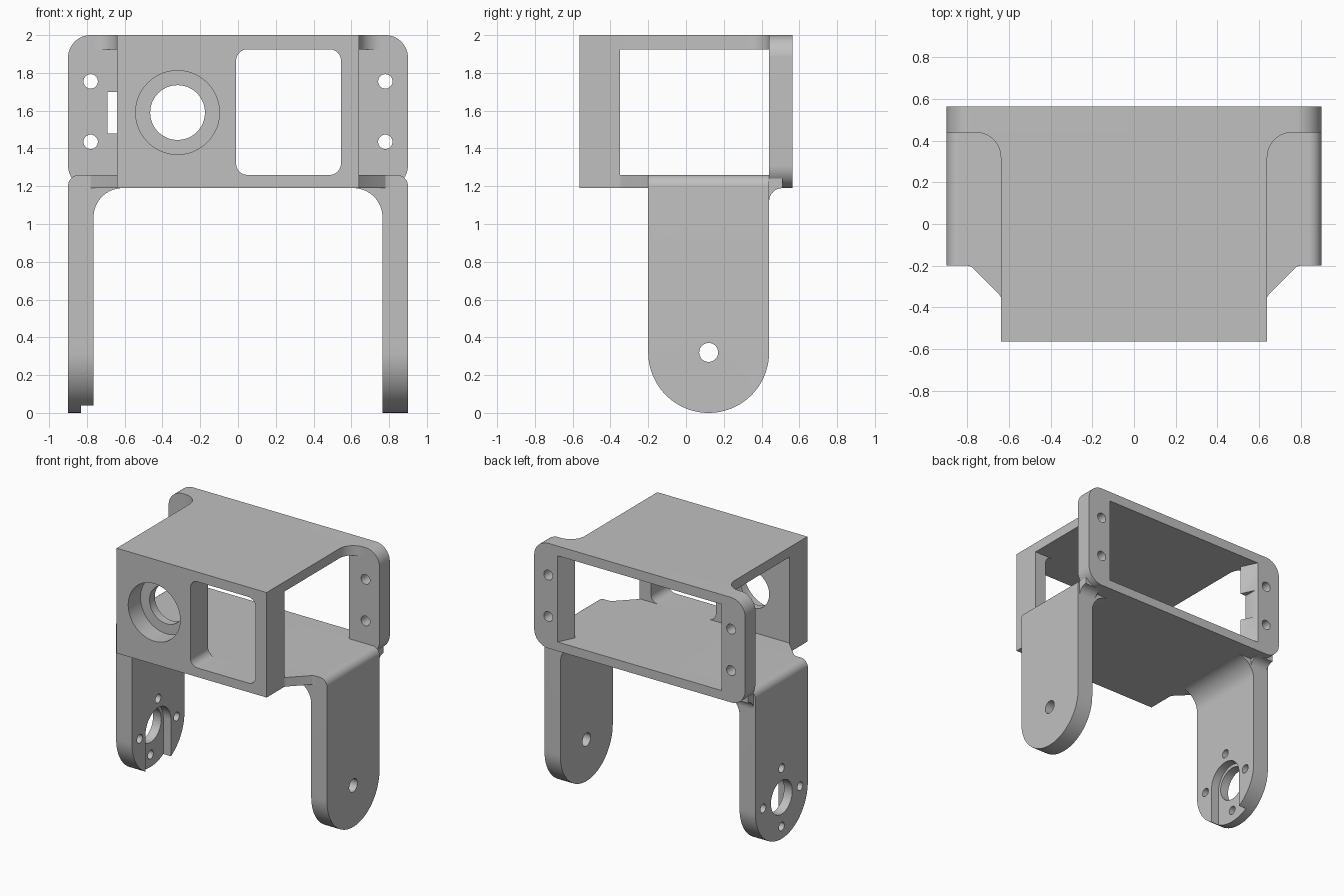
import bpy, bmesh, math

if "Cube" in bpy.data.objects:
    bpy.data.objects.remove(bpy.data.objects["Cube"])

grey = bpy.data.materials.new("plain grey")
grey.diffuse_color = (0.53, 0.53, 0.53, 1)
grey.use_nodes = True
grey.node_tree.nodes["Principled BSDF"].inputs["Base Color"].default_value = grey.diffuse_color


def arc(cx, cy, r, a0, a1, n=16):
    return [(cx + r * math.cos(math.radians(a0 + (a1 - a0) * i / n)),
             cy + r * math.sin(math.radians(a0 + (a1 - a0) * i / n))) for i in range(n + 1)]


def mirrored(half):
    return half + [(-x, y) for x, y in reversed(half)]


def rounded_rect(x0, x1, z0, z1, r):
    return (arc(x1 - r, z1 - r, r, 0, 90) + arc(x0 + r, z1 - r, r, 90, 180)
            + arc(x0 + r, z0 + r, r, 180, 270) + arc(x1 - r, z0 + r, r, 270, 360))


def prism(name, pts, axis, lo, hi, end_pts=None):
    """Extrude a 2D outline along an axis (optionally lofting to end_pts)."""
    place = {'x': lambda p, d: (d, p[0], p[1]),
             'y': lambda p, d: (p[0], d, p[1]),
             'z': lambda p, d: (p[0], p[1], d)}[axis]
    bm = bmesh.new()
    a = [bm.verts.new(place(p, lo)) for p in pts]
    b = [bm.verts.new(place(p, hi)) for p in (end_pts or pts)]
    bm.faces.new(a)
    bm.faces.new(b[::-1])
    n = len(pts)
    for i in range(n):
        j = (i + 1) % n
        bm.faces.new((a[i], b[i], b[j], a[j]))
    bmesh.ops.recalc_face_normals(bm, faces=bm.faces)
    mesh = bpy.data.meshes.new(name)
    bm.to_mesh(mesh)
    bm.free()
    ob = bpy.data.objects.new(name, mesh)
    bpy.context.collection.objects.link(ob)
    mesh.materials.append(grey)
    return ob


def rod(axis, u, v, r, lo, hi):
    return prism("cutter", arc(u, v, r, 0, 360, 48)[:-1], axis, lo, hi)


def box_pts(x0, x1, z0, z1):
    return [(x0, z0), (x1, z0), (x1, z1), (x0, z1)]


def boolean(ob, cutter, op='DIFFERENCE'):
    bpy.context.view_layer.objects.active = ob
    m = ob.modifiers.new("cut", 'BOOLEAN')
    m.operation, m.solver, m.object = op, 'EXACT', cutter
    bpy.ops.object.modifier_apply(modifier=m.name)
    bpy.data.objects.remove(cutter)


Z0, Z1, Z2, Z3 = 1.19, 1.26, 1.925, 2.0   # floor and roof levels

# roof plate with concave corners running into the back frame
prism("top_plate", mirrored([(0.64, -0.35)] + arc(0.76, 0.32, 0.12, 180, 90)), 'z', Z2, Z3)

# front wall with stepped round port and square window
front = prism("front_wall", box_pts(-0.64, 0.64, Z0, Z3), 'y', -0.565, -0.35)
boolean(front, rod('y', -0.32, 1.59, 0.145, -0.7, -0.2))
boolean(front, rod('y', -0.32, 1.59, 0.222, -0.7, -0.415))
boolean(front, prism("cutter", rounded_rect(-0.01, 0.545, Z1, Z2, 0.06), 'y', -0.7, -0.2))

# back frame: tapered opening, latch notch, screw holes
frame = prism("back_frame", rounded_rect(-0.9, 0.9, Z0, Z3, 0.12), 'y', 0.44, 0.565)
boolean(frame, prism("cutter", box_pts(-0.621, 0.621, Z1, Z2), 'y', 0.40, 0.60,
                     box_pts(-0.717, 0.717, Z1, Z2)))
boolean(frame, prism("cutter", box_pts(-0.69, -0.5, 1.48, 1.70), 'y', 0.3, 0.7))
for x in (-0.78, 0.78):
    for z in (1.435, 1.755):
        boolean(frame, rod('y', x, z, 0.038, 0.3, 0.7))

# floor: tapered front part
prism("floor_front", mirrored([(0.64, -0.35), (0.65, -0.335), (0.78, -0.205), (0.80, -0.2)]), 'z', Z0, Z1)

# floor and both legs as one bent bracket, trimmed to round feet
half = (arc(0.61, 1.035, 0.155, 90, 0) + [(0.765, -0.1), (0.9, -0.1)]
        + arc(0.84, 1.20, 0.06, 0, 90))
legs = prism("leg_bracket", mirrored(half), 'y', -0.25, 0.5)
side = arc(0.12, 0.32, 0.32, 180, 360, 48) + [(0.44, 1.4), (-0.2, 1.4)]
boolean(legs, prism("cutter", side, 'x', -1, 1), 'INTERSECT')

# right leg pivot hole
boolean(legs, rod('x', 0.12, 0.32, 0.05, 0.6, 1))

# left leg: inner slot open at the foot, hub hole, four screw holes
slot = arc(0.12, 0.32, 0.155, 0, 180, 32) + [(-0.035, -0.1), (0.275, -0.1)]
boolean(legs, prism("cutter", slot, 'x', -0.83, -0.6))
boolean(legs, rod('x', 0.12, 0.32, 0.13, -1, -0.6))
for dy, dz in ((0.225, 0), (-0.225, 0), (0, 0.225), (0, -0.225)):
    boolean(legs, rod('x', 0.12 + dy, 0.32 + dz, 0.033, -1, -0.6))

# small fillets joining the legs to the back frame
gusset = [(0.44, 1.24)] + arc(0.51, 1.12, 0.07, 180, 90, 8) + [(0.51, 1.24)]
for name, x0, x1 in (("right_gusset", 0.74, 0.885), ("left_gusset", -0.885, -0.74)):
    prism(name, gusset, 'x', x0, x1)

# smooth curved faces, keep edges sharp
for ob in bpy.context.collection.objects:
    ob.select_set(True)
    bpy.context.view_layer.objects.active = ob
bpy.ops.object.shade_smooth_by_angle(angle=math.radians(30))
